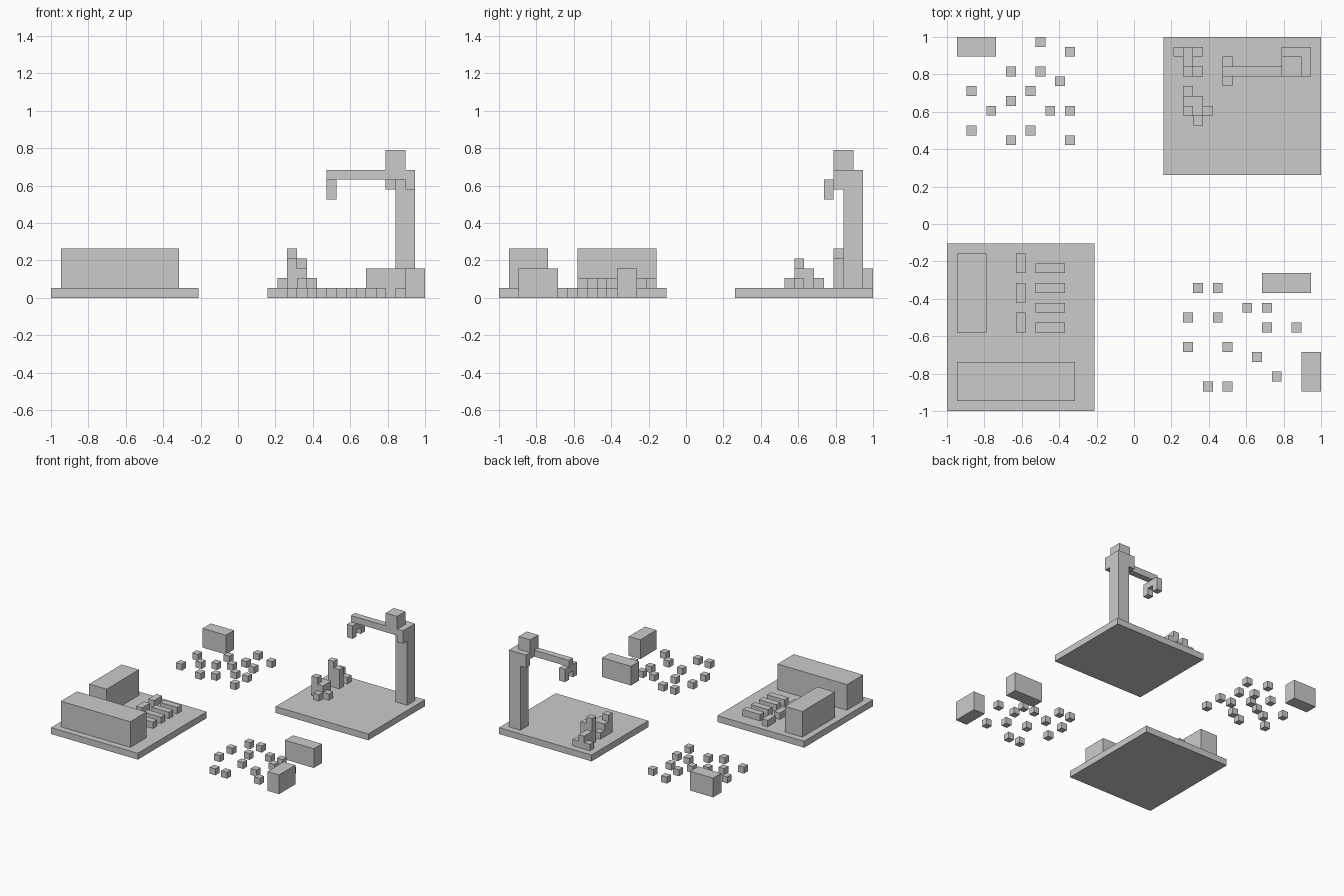
import bpy, bmesh, math
from itertools import product
from mathutils import Vector

if "Cube" in bpy.data.objects:
    bpy.data.objects.remove(bpy.data.objects["Cube"])

U = 1 / 19          # one block; the model is 38 x 38 blocks
parts = {}          # part name -> set of filled cells


def box(name, x, y, z):
    """Fill a block range given as (start, end) on each axis."""
    parts.setdefault(name, set()).update(
        product(range(*x), range(*y), range(*z)))


def stack(name, x, y, top, bottom=1):
    box(name, (x, x + 1), (y, y + 1), (bottom, top))


# front-left yard: slab, two long sheds and rows of low bars
box("yard_slab", (0, 15), (0, 17), (0, 1))
box("long_shed", (1, 13), (1, 5), (1, 5))
box("side_shed", (1, 4), (8, 16), (1, 5))
for y in (8, 11, 14):
    box("short_bars", (7, 8), (y, y + 2), (1, 2))
for y in (8, 10, 12, 14):
    box("long_bars", (9, 12), (y, y + 1), (1, 2))

# back-right yard: slab and crane
box("crane_slab", (22, 38), (24, 38), (0, 1))
box("crane_column", (35, 37), (35, 37), (1, 12))
box("crane_collar", (34, 37), (34, 37), (12, 13))
for x, y in ((36, 34), (34, 36)):
    stack("crane_brackets", x, y, 12, 11)
box("crane_cab", (34, 36), (34, 36), (13, 15))
box("crane_arm", (28, 34), (34, 35), (12, 13))
box("crane_claw", (28, 29), (33, 36), (11, 12))
for y in (33, 35):
    stack("crane_claw", 28, y, 11, 10)

# block piles: x, y, top
for x, y, t in ((24, 34, 5), (25, 34, 4), (24, 35, 3), (24, 36, 3),
                (23, 36, 2), (25, 36, 2)):
    stack("back_pile", x, y, t)
for x, y, t in ((24, 30, 4), (25, 30, 3), (25, 31, 3), (24, 31, 3),
                (24, 32, 2), (26, 30, 2), (25, 29, 2)):
    stack("front_pile", x, y, t)

# free-standing walls
box("back_left_wall", (1, 5), (36, 38), (0, 3))
box("front_right_wall", (32, 37), (12, 14), (0, 3))
box("corner_wall", (36, 38), (2, 6), (0, 3))

# scattered single blocks
for x, y in ((9, 37), (12, 36), (6, 34), (9, 34), (11, 33), (2, 32), (8, 32),
             (6, 31), (4, 30), (10, 30), (12, 30), (2, 28), (8, 28), (6, 27),
             (12, 27)):
    stack("back_left_blocks", x, y, 1, 0)
for x, y in ((25, 12), (27, 12), (30, 10), (32, 10), (24, 9), (27, 9), (32, 8),
             (35, 8), (24, 6), (28, 6), (31, 5), (33, 3), (26, 2), (28, 2)):
    stack("front_right_blocks", x, y, 1, 0)

# skin every part, leaving out faces hidden against other blocks
filled = set().union(*parts.values())
for name, cells in parts.items():
    bm = bmesh.new()
    for c in cells:
        for axis, s in product(range(3), (-1, 1)):
            n = [0, 0, 0]
            n[axis] = s
            if tuple(a + b for a, b in zip(c, n)) in filled:
                continue
            t, b = [0, 0, 0], [0, 0, 0]
            t[(axis + 1) % 3] = b[(axis + 2) % 3] = 0.5
            t, b = Vector(t), Vector(b)
            mid = Vector(c) + Vector((0.5, 0.5, 0.5)) + Vector(n) / 2
            loop = [mid - t - b, mid + t - b, mid + t + b, mid - t + b][::s]
            bm.faces.new([bm.verts.new((p - Vector((19, 19, 0))) * U)
                          for p in loop])
    bmesh.ops.remove_doubles(bm, verts=bm.verts, dist=1e-4)
    bmesh.ops.dissolve_limit(bm, angle_limit=math.radians(1),
                             verts=bm.verts, edges=bm.edges)
    mesh = bpy.data.meshes.new(name)
    bm.to_mesh(mesh)
    bm.free()
    bpy.context.collection.objects.link(bpy.data.objects.new(name, mesh))
